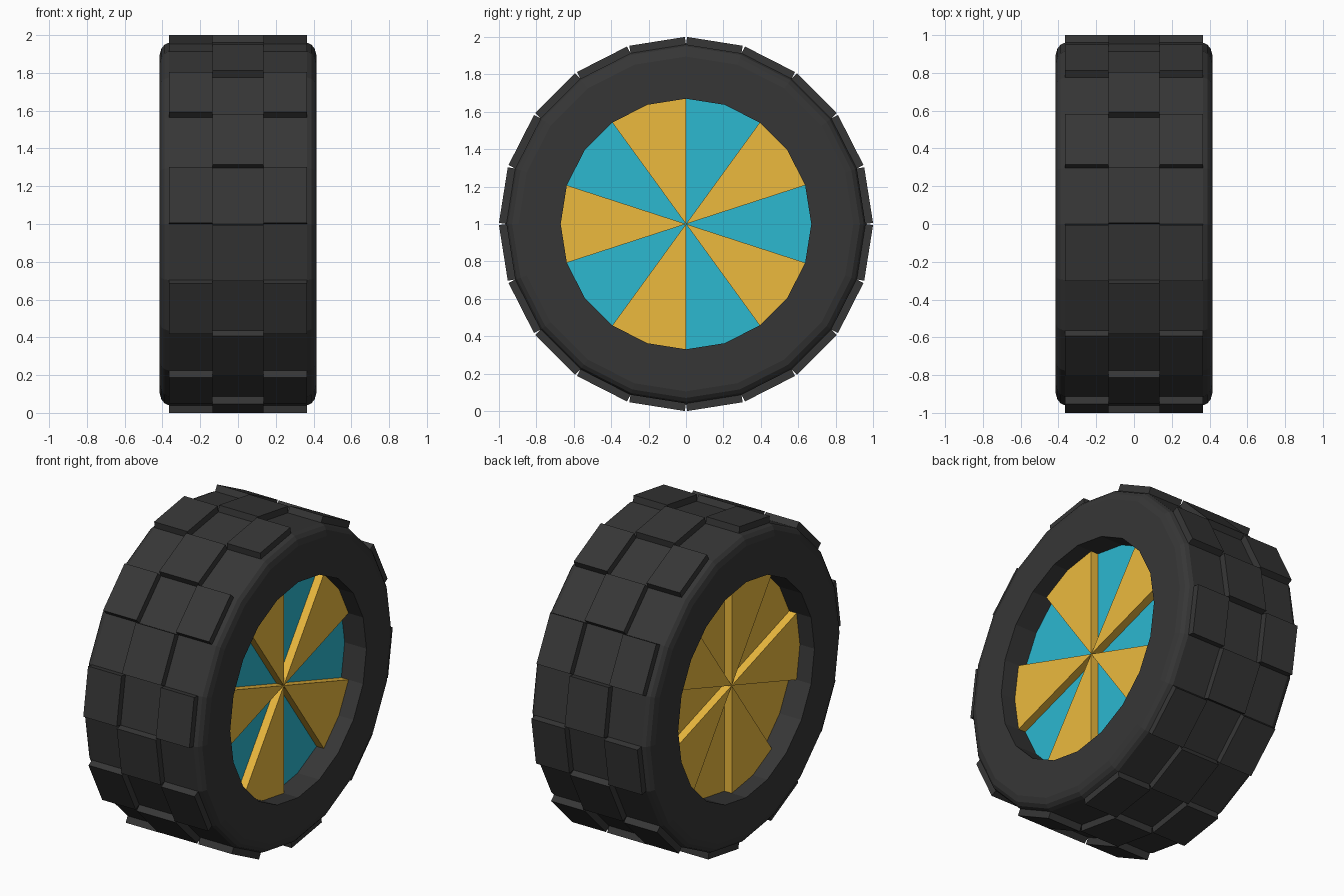
import bpy, bmesh
from math import sin, cos, radians
from mathutils import Vector

if "Cube" in bpy.data.objects:
    bpy.data.objects.remove(bpy.data.objects["Cube"])

N = 20          # sides around the wheel
STEP = 360 / N


def material(name, rgb):
    m = bpy.data.materials.new(name)
    m.diffuse_color = (*rgb, 1)
    m.use_nodes = True
    m.node_tree.nodes["Principled BSDF"].inputs["Base Color"].default_value = m.diffuse_color
    return m


def point(x, r, k):
    a = radians(STEP * k)
    return Vector((x, r * cos(a), 1 + r * sin(a)))


def finish(bm, name, mats):
    mesh = bpy.data.meshes.new(name)
    bm.to_mesh(mesh)
    bm.free()
    for m in mats:
        mesh.materials.append(m)
    obj = bpy.data.objects.new(name, mesh)
    bpy.context.collection.objects.link(obj)
    return obj


rubber = material("rubber", (0.037, 0.037, 0.037))
yellow = material("yellow", (0.84, 0.49, 0.048))
teal = material("teal", (0.025, 0.48, 0.63))

# Tyre: closed cross-section (x, radius) swept around the x axis
half = [(0.135, 0.96), (0.365, 0.96), (0.388, 0.95), (0.405, 0.93),
        (0.415, 0.895), (0.415, 0.67)]
profile = [(-x, r) for x, r in reversed(half)] + half
bm = bmesh.new()
rings = [[bm.verts.new(point(x, r, k)) for x, r in profile] for k in range(N)]
blocks = []
n = len(profile)
for k in range(N):
    a, b = rings[k], rings[(k + 1) % N]
    for i in range(n):
        j = (i + 1) % n
        f = bm.faces.new((a[i], a[j], b[j], b[i]))
        # checkerboard of raised tread blocks
        if (i == 5 and k % 2 == 0) or (i in (4, 6) and k % 2 == 1):
            blocks.append(f)
bmesh.ops.recalc_face_normals(bm, faces=bm.faces)
for f in bmesh.ops.extrude_discrete_faces(bm, faces=blocks)["faces"]:
    f.normal_update()
    offset = f.normal * 0.0405
    for v in f.verts:
        v.co += offset
finish(bm, "tyre", [rubber])

# Hub: ten wedges, alternately thick yellow and thin with a teal outer face
bm = bmesh.new()
for s in range(N // 2):
    k = 2 * s + 1
    raised = s % 2 == 0
    d = 0.315 if raised else 0.265
    loops = []
    for x in (-d, d):
        pts = [point(x, 0, 0)] + [point(x, 0.672, k + i) for i in range(3)]
        loops.append([bm.verts.new(p) for p in pts])
    back, front = loops
    bm.faces.new(back[::-1])
    face = bm.faces.new(front)
    face.material_index = 0 if raised else 1
    for i in range(4):
        j = (i + 1) % 4
        bm.faces.new((back[i], back[j], front[j], front[i]))
finish(bm, "hub", [yellow, teal])
